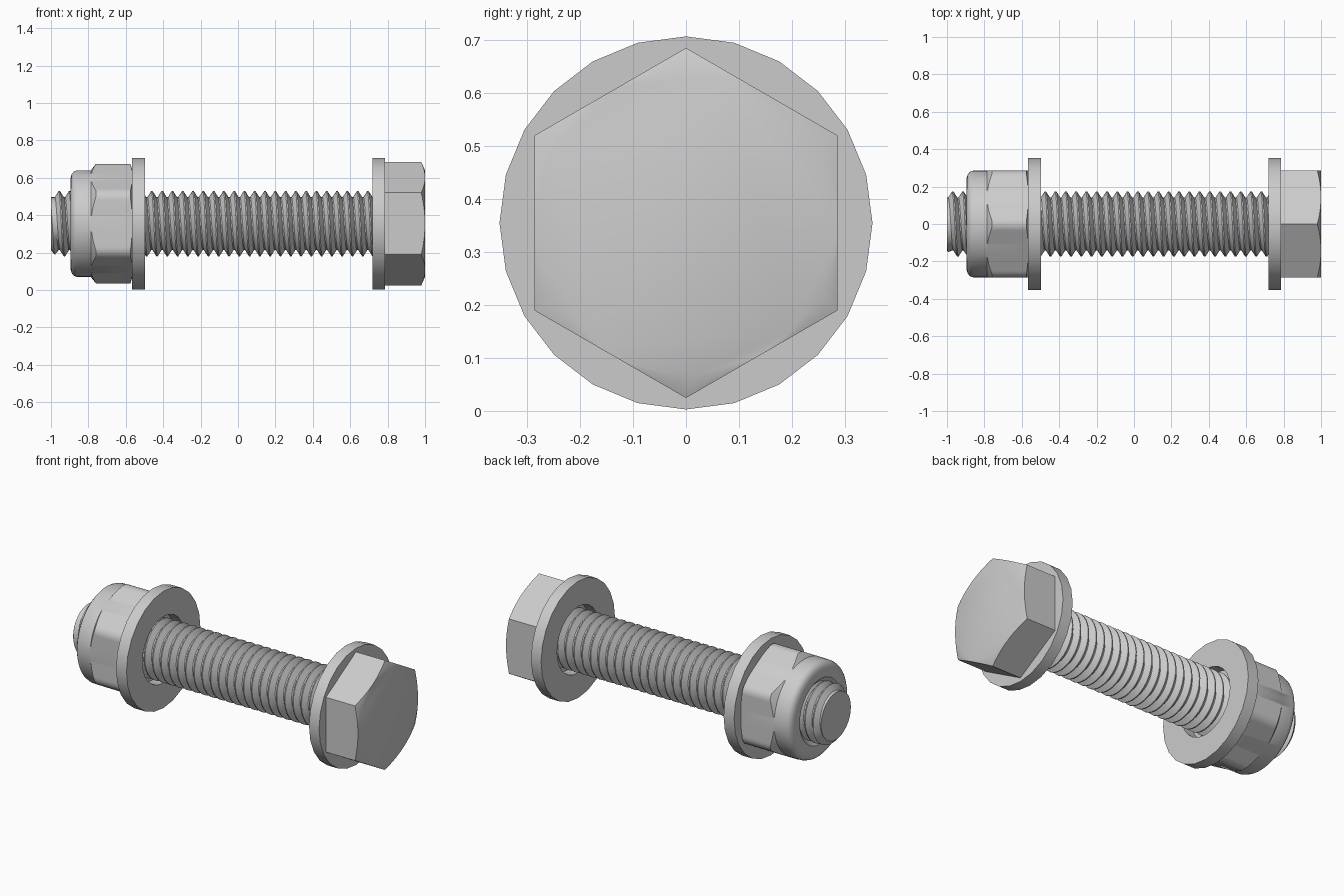
import bpy, bmesh
from math import sin, cos, pi, radians

if "Cube" in bpy.data.objects:
    bpy.data.objects.remove(bpy.data.objects["Cube"], do_unlink=True)

AXIS_Z = 0.355
FLAT = 0.286      # half the width across the hex flats

steel = bpy.data.materials.new("steel grey")
steel.diffuse_color = (0.6, 0.6, 0.6, 1)
steel.use_nodes = True
steel.node_tree.nodes["Principled BSDF"].inputs["Base Color"].default_value = (0.6, 0.6, 0.6, 1)


def finish(name, bm, angle):
    bmesh.ops.remove_doubles(bm, verts=bm.verts, dist=1e-5)
    bmesh.ops.recalc_face_normals(bm, faces=bm.faces)
    mesh = bpy.data.meshes.new(name)
    bm.to_mesh(mesh)
    bm.free()
    mesh.materials.append(steel)
    ob = bpy.data.objects.new(name, mesh)
    bpy.context.collection.objects.link(ob)
    bpy.ops.object.select_all(action='DESELECT')
    ob.select_set(True)
    bpy.context.view_layer.objects.active = ob
    bpy.ops.object.shade_smooth_by_angle(angle=radians(angle))


def point(bm, x, r, t):
    return bm.verts.new((x, r * cos(t), AXIS_Z + r * sin(t)))


def bridge(bm, a, b):
    n = len(a)
    for j in range(n):
        k = (j + 1) % n
        bm.faces.new((a[j], a[k], b[k], b[j]))


def loft(name, rings, sides, closed=True, angle=30):
    """Each ring is an (x, radius) pair or a function of the angle giving one."""
    bm = bmesh.new()
    rows = []
    for ring in rings:
        row = []
        for j in range(sides):
            t = 2 * pi * j / sides
            x, r = ring(t) if callable(ring) else ring
            row.append(point(bm, x, r, t))
        rows.append(row)
    for a, b in zip(rows, rows[1:]):
        bridge(bm, a, b)
    if closed:
        bridge(bm, rows[-1], rows[0])
    else:
        bm.faces.new(rows[0])
        bm.faces.new(rows[-1])
    finish(name, bm, angle)


def hex_ring(end, slope, limit):
    """Hexagon outline cut back along x by a conical chamfer."""
    def ring(t):
        r = FLAT / cos((t + pi / 6) % (pi / 3) - pi / 6)
        r = min(r, limit)
        return end + slope * (r - FLAT), r
    return ring


# Washers
for name, x0, x1 in (("nut_washer", -0.567, -0.497), ("head_washer", 0.72, 0.787)):
    loft(name, [(x0, 0.2), (x0, 0.352), (x1, 0.352), (x1, 0.2)], 24)

# Bolt head: plain hexagon below, chamfered at the outer end
loft("bolt_head", [hex_ring(0.787, 0, 1), hex_ring(1, -0.45, 1), (1, FLAT - 0.002)],
     72, closed=False)

# Lock nut: hexagon blending into a rounded collar, with a bore
loft("lock_nut", [
    (-0.565, 0.17), (-0.565, FLAT - 0.002), hex_ring(-0.565, -0.3, 0.32),
    hex_ring(-0.785, 0.75, 0.32), (-0.787, FLAT - 0.001), (-0.86, FLAT - 0.001),
    (-0.877, 0.279), (-0.889, 0.265), (-0.895, 0.245), (-0.895, 0.195), (-0.875, 0.17),
], 120, angle=38)

# Threaded shank: a right-handed helix, trimmed flat at both ends
PITCH, ROOT, CREST = 0.055, 0.142, 0.175
START, STOP, SIDES = -1.0, 0.79, 32
phases = [(0, ROOT), (0.12, ROOT), (0.5, CREST), (0.62, CREST)]
bm = bmesh.new()
rows = []
for turn in range(-2, int((STOP - START) / PITCH) + 3):
    for phase, radius in phases:
        row = []
        for j in range(SIDES + 1):
            x = START + PITCH * (turn + phase + j / SIDES)
            x = min(max(x, START), STOP)
            r = min(radius, ROOT + 1.2 * (x - START))
            r = ROOT if x >= STOP else r
            row.append(point(bm, x, r, 2 * pi * j / SIDES))
        rows.append(row)
for a, b in zip(rows, rows[1:]):
    for j in range(SIDES):
        if any(START < v.co.x < STOP for v in (a[j], a[j + 1], b[j], b[j + 1])):
            bm.faces.new((a[j], a[j + 1], b[j + 1], b[j]))
for x in (START, STOP):
    bm.faces.new([point(bm, x, ROOT, 2 * pi * j / SIDES) for j in range(SIDES)])
bmesh.ops.delete(bm, geom=[v for v in bm.verts if not v.link_faces], context='VERTS')
finish("threaded_shank", bm, 30)
